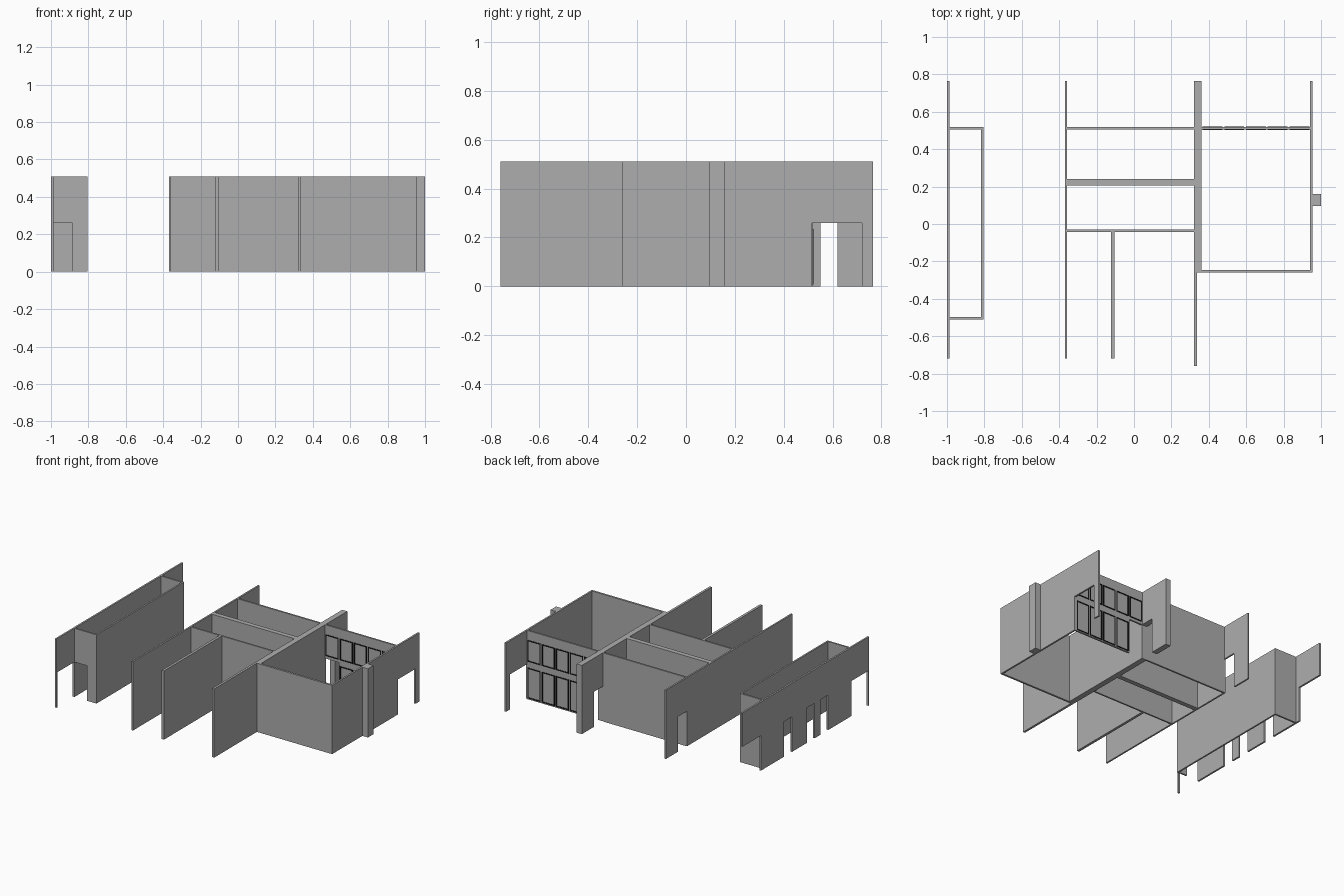
import bpy
import bmesh
from mathutils import Matrix, Vector

HEIGHT = 0.51
DOOR = 0.26

cube = bpy.data.objects.get("Cube")
if cube:
    bpy.data.objects.remove(cube, do_unlink=True)


def make_material(name, colour):
    mat = bpy.data.materials.new(name)
    mat.use_nodes = True
    mat.diffuse_color = colour
    mat.node_tree.nodes["Principled BSDF"].inputs["Base Color"].default_value = colour
    return mat


plaster = make_material("grey plaster", (0.42, 0.42, 0.42, 1))
black = make_material("black frame", (0.01, 0.01, 0.01, 1))


def finish(name, bm, mat):
    bmesh.ops.recalc_face_normals(bm, faces=bm.faces)
    mesh = bpy.data.meshes.new(name)
    bm.to_mesh(mesh)
    bm.free()
    mesh.materials.append(mat)
    obj = bpy.data.objects.new(name, mesh)
    bpy.context.collection.objects.link(obj)
    return obj


def wall(name, axis, start, end, near, far, doors=()):
    """Upright slab running along an axis, with doorways cut from its foot."""
    foot = [(start, 0)]
    for a, b in doors:
        foot += [(a, 0), (a, DOOR), (b, DOOR), (b, 0)]
    foot.append((end, 0))
    # a doorway that reaches the end of the wall leaves no post there
    if doors and doors[0][0] <= start:
        foot = foot[2:]
    if doors and doors[-1][1] >= end:
        foot = foot[:-2]
    outline = [(start, HEIGHT)] + foot + [(end, HEIGHT)]

    def place(along, across, z):
        return (along, across, z) if axis == "x" else (across, along, z)

    bm = bmesh.new()
    face = bm.faces.new([bm.verts.new(place(s, near, z)) for s, z in outline])
    grown = bmesh.ops.extrude_face_region(bm, geom=[face])
    moved = [v for v in grown["geom"] if isinstance(v, bmesh.types.BMVert)]
    bmesh.ops.translate(bm, verts=moved, vec=Vector(place(0, far - near, 0)))
    return finish(name, bm, plaster)


def add_box(bm, low, high):
    low, high = Vector(low), Vector(high)
    size = Matrix.Diagonal((high - low).to_4d())
    size[3][3] = 1
    bmesh.ops.create_cube(bm, size=1, matrix=Matrix.Translation((low + high) / 2) @ size)


# Separate narrow block on the right side
outer_doors = [(-0.71, -0.51), (-0.24, -0.15), (-0.08, 0.01), (0.185, 0.277), (0.55, 0.765)]
wall("outer_right_wall", "y", -0.72, 0.765, -1.0, -0.987, outer_doors)
wall("narrow_block_inner_wall", "y", -0.51, 0.518, -0.817, -0.805)
wall("narrow_block_front_wall", "x", -0.987, -0.817, -0.51, -0.498, [(-0.987, -0.885)])
wall("narrow_block_back_wall", "x", -0.987, -0.817, 0.505, 0.518)

# Long walls of the middle block
back_door = [(0.515, 0.62)]
wall("middle_right_wall", "y", -0.72, 0.765, -0.37, -0.358, back_door)
wall("front_divider", "y", -0.72, -0.042, -0.123, -0.104)
wall("thick_party_wall", "y", -0.26, 0.765, 0.32, 0.362, back_door)
wall("party_wall_front", "y", -0.76, -0.26, 0.32, 0.337)

# Cross walls of the middle block
wall("middle_back_wall", "x", -0.358, 0.32, 0.505, 0.518)
wall("thick_cross_wall", "x", -0.358, 0.32, 0.205, 0.24)
wall("middle_front_wall", "x", -0.358, 0.32, -0.042, -0.03)

# Left room with its chimney pillar
wall("left_room_side_wall", "y", -0.26, 0.765, 0.942, 0.955, [(0.515, 0.72)])
wall("left_room_front_wall", "x", 0.337, 0.942, -0.26, -0.245)
wall("left_room_window_wall", "x", 0.362, 0.942, 0.505, 0.518, [(0.362, 0.475)])
wall("chimney_pillar", "y", 0.095, 0.16, 0.955, 1.0)

# Window frames: one thin ring around each pane, on both sides of the wall
bm = bmesh.new()
pitch, gap, bar = 0.116, 0.005, 0.008
y0, y1 = 0.502, 0.521
for first, bottom, top in ((0, 0.28, 0.44), (1, 0.008, 0.235)):
    for i in range(first, 5):
        left = 0.362 + i * pitch + gap
        right = left + pitch - 2 * gap
        for x in (left, right - bar):
            add_box(bm, (x, y0, bottom), (x + bar, y1, top))
        for z in (bottom, top - bar):
            add_box(bm, (left + bar, y0, z), (right - bar, y1, z + bar))
finish("window_frames", bm, black)
